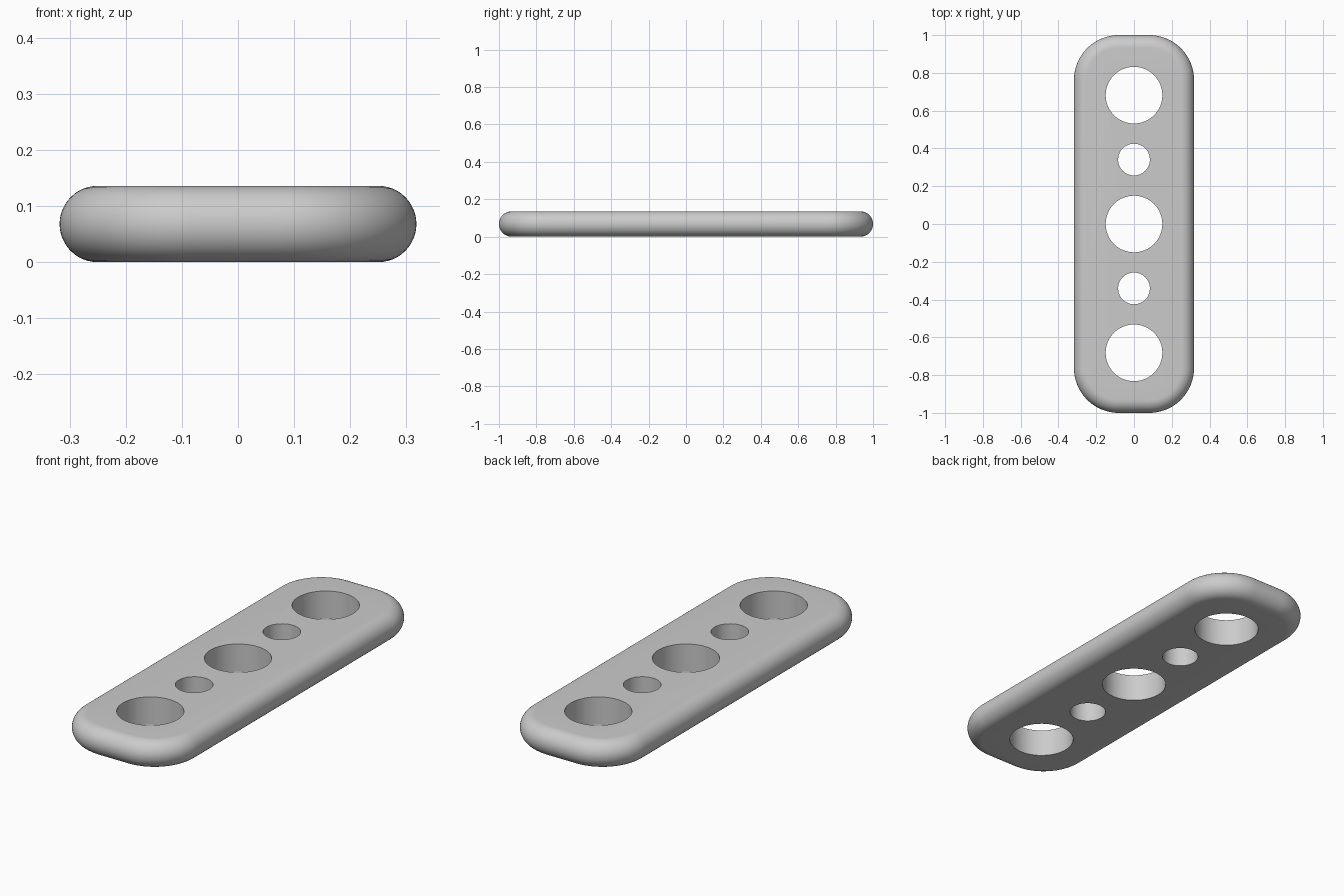
import bpy
import bmesh
from math import pi, sin, cos, radians

if "Cube" in bpy.data.objects:
    bpy.data.objects.remove(bpy.data.objects["Cube"])

HALF_X, HALF_Y, THICK = 0.318, 1.0, 0.136
CORNER = 0.238
EDGE = THICK / 2
CORNER_STEPS, EDGE_STEPS = 24, 24

grey = bpy.data.materials.new("light grey")
grey.use_nodes = True
colour = (0.6, 0.6, 0.6, 1)
grey.diffuse_color = colour
grey.node_tree.nodes["Principled BSDF"].inputs["Base Color"].default_value = colour


def outline(inset):
    """Rounded rectangle, shrunk by inset, counter-clockwise."""
    cx, cy, r = HALF_X - CORNER, HALF_Y - CORNER, CORNER - inset
    points = []
    for quarter, (sx, sy) in enumerate([(1, 1), (-1, 1), (-1, -1), (1, -1)]):
        for i in range(CORNER_STEPS + 1):
            a = (quarter + i / CORNER_STEPS) * pi / 2
            points.append((sx * cx + r * cos(a), sy * cy + r * sin(a)))
    return points


# Plate: rounded outline swept around a half-round edge, flat top and bottom
bm = bmesh.new()
rings = []
for k in range(EDGE_STEPS + 1):
    a = -pi / 2 + pi * k / EDGE_STEPS
    z = EDGE + EDGE * sin(a)
    rings.append([bm.verts.new((x, y, z)) for x, y in outline(EDGE * (1 - cos(a)))])
for low, high in zip(rings, rings[1:]):
    for i in range(len(low)):
        j = (i + 1) % len(low)
        bm.faces.new((low[i], low[j], high[j], high[i]))
bm.faces.new(rings[-1])
bm.faces.new(rings[0][::-1])
mesh = bpy.data.meshes.new("plate")
bm.to_mesh(mesh)
bm.free()
plate = bpy.data.objects.new("plate", mesh)
bpy.context.collection.objects.link(plate)
mesh.materials.append(grey)

# Holes: three large and two small, along the centre line
for n in range(-2, 3):
    radius = 0.15 if n % 2 == 0 else 0.084
    bpy.ops.mesh.primitive_cylinder_add(vertices=64, radius=radius, depth=0.5,
                                        location=(0, n * 0.341, EDGE))
    cutter = bpy.context.object
    cutter.name = "hole_cutter"
    cutter.data.materials.append(grey)
    cut = plate.modifiers.new("hole", 'BOOLEAN')
    cut.operation = 'DIFFERENCE'
    cut.solver = 'EXACT'
    cut.object = cutter
    bpy.context.view_layer.objects.active = plate
    bpy.ops.object.modifier_apply(modifier=cut.name)
    bpy.data.objects.remove(cutter)

# Smooth sides with crisp hole rims
bpy.ops.object.select_all(action='DESELECT')
plate.select_set(True)
bpy.context.view_layer.objects.active = plate
bpy.ops.object.shade_smooth_by_angle(angle=radians(30))
